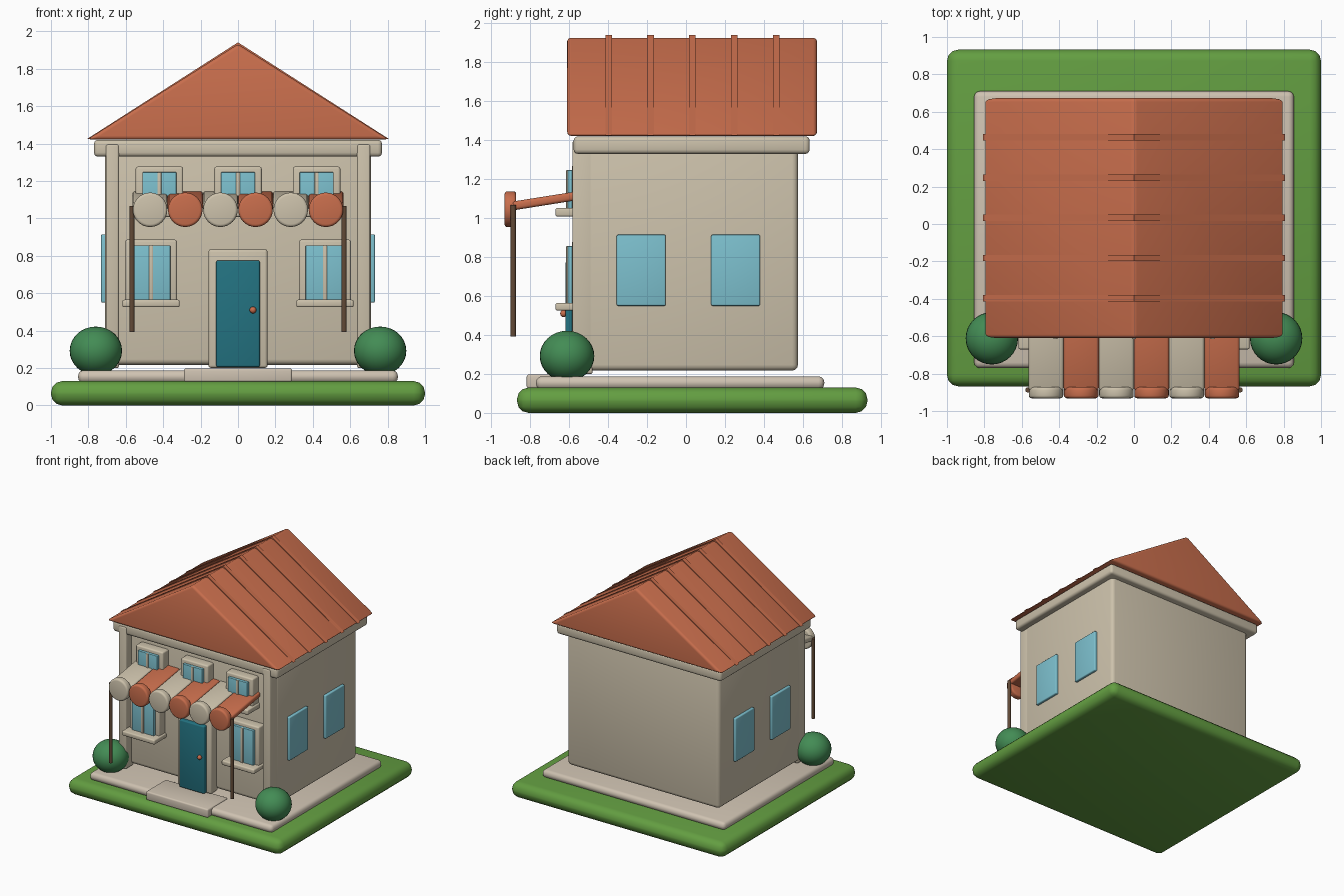
import bpy, math
from mathutils import Vector

if "Cube" in bpy.data.objects:
    bpy.data.objects.remove(bpy.data.objects["Cube"], do_unlink=True)


def material(name, rgb):
    m = bpy.data.materials.new(name)
    m.use_nodes = True
    m.diffuse_color = (*rgb, 1)
    m.node_tree.nodes["Principled BSDF"].inputs["Base Color"].default_value = (*rgb, 1)
    return m


CREAM = material("cream_wall", (0.61, 0.54, 0.41))
STONE = material("pale_stone", (0.62, 0.54, 0.44))
TERRACOTTA = material("terracotta", (0.58, 0.155, 0.073))
GLASS = material("window_blue", (0.205, 0.53, 0.62))
TEAL = material("door_teal", (0.017, 0.17, 0.22))
GRASS = material("grass_green", (0.125, 0.34, 0.053))
LEAF = material("leaf_green", (0.056, 0.262, 0.09))
WOOD = material("dark_wood", (0.12, 0.067, 0.037))


def finish(ob, name, mat, bevel=0.0, segments=3):
    ob.name = ob.data.name = name
    ob.data.materials.append(mat)
    if bevel:
        mod = ob.modifiers.new("Bevel", "BEVEL")
        mod.width, mod.segments = bevel, segments
        mod.limit_method = "ANGLE"
    bpy.ops.object.select_all(action="DESELECT")
    ob.select_set(True)
    bpy.context.view_layer.objects.active = ob
    if bevel:
        bpy.ops.object.modifier_apply(modifier="Bevel")
    bpy.ops.object.shade_smooth_by_angle(angle=math.radians(40))
    return ob


def box(name, mat, x, y, z, bevel=0.008, rot_x=0.0):
    """Box from (min, max) extents on each axis."""
    lo, hi = Vector((x[0], y[0], z[0])), Vector((x[1], y[1], z[1]))
    bpy.ops.mesh.primitive_cube_add(size=1, location=(lo + hi) / 2)
    ob = bpy.context.object
    ob.scale = hi - lo
    bpy.ops.object.transform_apply(location=False, rotation=False, scale=True)
    ob.rotation_euler.x = rot_x
    return finish(ob, name, mat, bevel)


def cylinder(name, mat, radius, depth, loc, rot_x=0.0, bevel=0.0, sides=32):
    bpy.ops.mesh.primitive_cylinder_add(vertices=sides, radius=radius, depth=depth,
                                        location=loc, rotation=(rot_x, 0, 0))
    return finish(bpy.context.object, name, mat, bevel)


def sphere(name, mat, radius, loc, squash=1.0):
    bpy.ops.mesh.primitive_uv_sphere_add(segments=32, ring_count=16, radius=radius, location=loc)
    bpy.context.object.scale.z = squash
    return finish(bpy.context.object, name, mat)


def gable(name, mat, half, base, peak, y0, y1, bevel):
    """Triangular prism running along y."""
    verts = [(x, y, z) for y in (y0, y1) for x, z in ((-half, base), (half, base), (0, peak))]
    faces = [(0, 1, 2), (5, 4, 3), (0, 3, 4, 1), (1, 4, 5, 2), (2, 5, 3, 0)]
    me = bpy.data.meshes.new(name)
    me.from_pydata(verts, [], faces)
    ob = bpy.data.objects.new(name, me)
    bpy.context.collection.objects.link(ob)
    return finish(ob, name, mat, bevel)


def window(name, cx, half, z0, z1, sill_half, sill_z):
    """Front window: surround, glass, mullion and sill."""
    rim = 0.03
    box(name + "_frame", CREAM, (cx - half, cx + half), (-0.585, -0.49), (z0 - rim, z1 + rim), 0.012)
    g = half - rim - 0.006
    box(name + "_glass", GLASS, (cx - g, cx + g), (-0.608, -0.56), (z0, z1), 0.004)
    box(name + "_mullion", CREAM, (cx - 0.011, cx + 0.011), (-0.616, -0.56), (z0, z1), 0.004)
    box(name + "_sill", CREAM, (cx - sill_half, cx + sill_half), (-0.67, -0.5), sill_z, 0.01)


# Ground, plinth and step
box("lawn", GRASS, (-1, 1), (-0.868, 0.932), (0, 0.13), 0.06)
box("plinth", STONE, (-0.855, 0.855), (-0.77, 0.71), (0.12, 0.188), 0.03)
box("door_step", STONE, (-0.29, 0.29), (-0.818, -0.55), (0.125, 0.198), 0.012)

# Walls, corner posts and cornice
box("walls", CREAM, (-0.71, 0.71), (-0.51, 0.575), (0.217, 1.37), 0.03)
box("cornice", CREAM, (-0.77, 0.77), (-0.577, 0.635), (1.33, 1.42), 0.022)

# Roof with raised ribs
gable("roof", TERRACOTTA, 0.806, 1.422, 1.932, -0.61, 0.673, 0.02)
for i in range(5):
    y = -0.397 + 0.215 * i
    gable("roof_rib", TERRACOTTA, 0.808, 1.424, 1.941, y - 0.017, y + 0.017, 0)

# Front windows
for cx in (-0.465, 0.465):
    window("lower_window", cx, 0.139, 0.56, 0.856, 0.153, (0.525, 0.565))
for cx in (-0.42, 0, 0.42):
    window("upper_window", cx, 0.127, 1.05, 1.247, 0.14, (1.008, 1.052))

# Door
box("door_frame", CREAM, (-0.158, 0.158), (-0.585, -0.49), (0.2, 0.835), 0.015)
box("door", TEAL, (-0.117, 0.117), (-0.62, -0.55), (0.205, 0.775), 0.01)
sphere("door_knob", TERRACOTTA, 0.018, (0.08, -0.628, 0.51))

# Parts mirrored on both sides
for s in (-1, 1):
    box("corner_post", CREAM, sorted((s * 0.637, s * 0.707)), (-0.584, -0.48), (0.2, 1.395), 0.01)
    for cy in (-0.23, 0.255):
        box("side_window", GLASS, sorted((s * 0.69, s * 0.732)), (cy - 0.126, cy + 0.126),
            (0.55, 0.915), 0.008)
    sphere("bush", LEAF, 0.14, (s * 0.76, -0.611, 0.292), 0.925)
    cylinder("awning_post", WOOD, 0.014, 0.675, (s * 0.567, -0.887, 0.73), sides=12)

# Striped awning with round ends
for i in range(6):
    cx = (i - 2.5) * 0.188
    mat = TERRACOTTA if i % 2 else CREAM
    box("awning_strip", mat, (cx - 0.094, cx + 0.094), (-0.892, -0.498), (1.071, 1.116), 0.015,
        math.radians(9))
    cylinder("awning_scallop", mat, 0.092, 0.06, (cx, -0.902, 1.046), math.pi / 2, 0.015)
